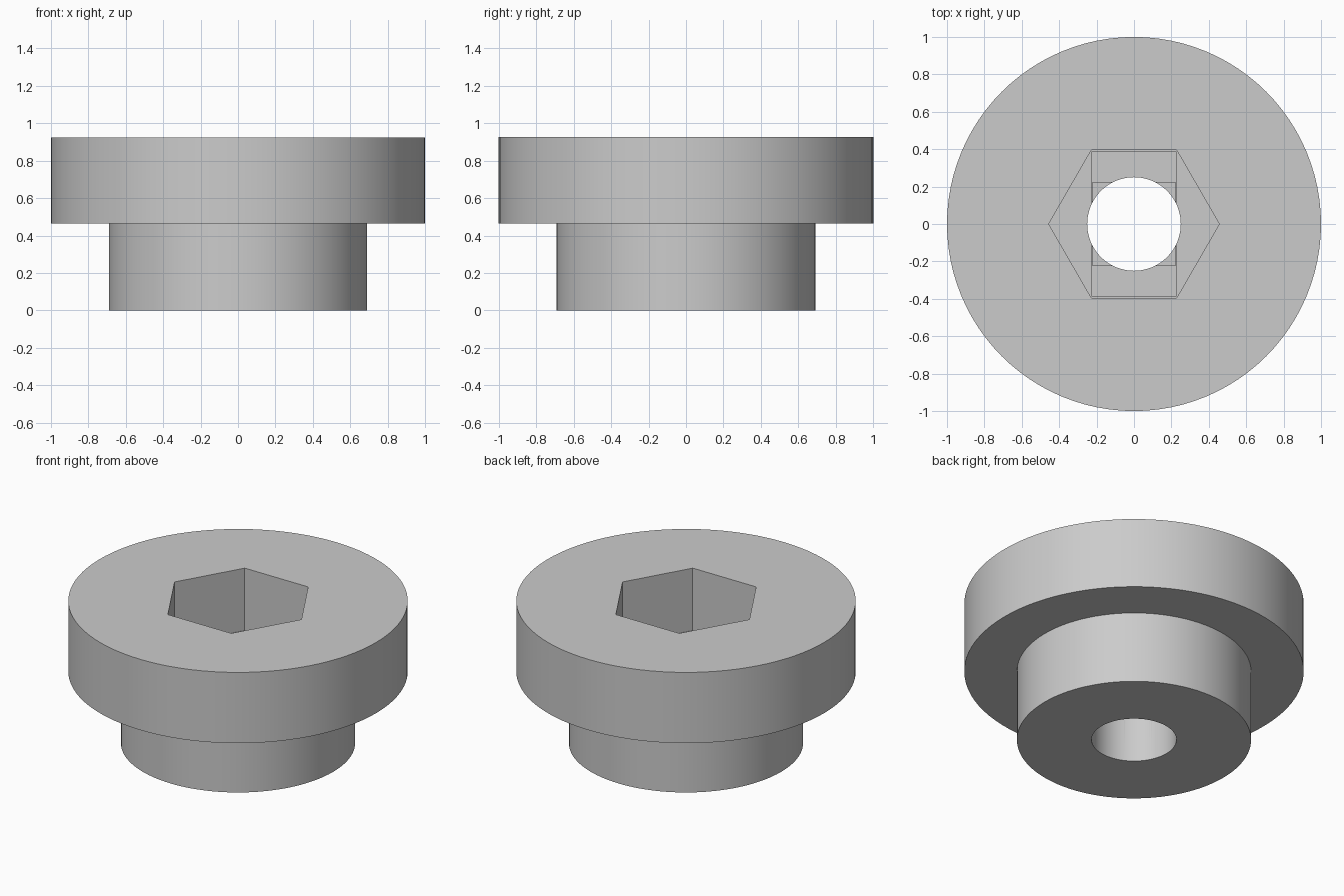
import bpy
import bmesh
from math import cos, sin, pi, radians

cube = bpy.data.objects.get("Cube")
if cube:
    bpy.data.objects.remove(cube, do_unlink=True)

grey = bpy.data.materials.new("plain grey")
grey.use_nodes = True
COLOUR = (0.6, 0.6, 0.6, 1)
grey.diffuse_color = COLOUR
grey.node_tree.nodes["Principled BSDF"].inputs["Base Color"].default_value = COLOUR

SEGMENTS = 96
HEIGHT = 0.925


def new_object(name, bm):
    bmesh.ops.recalc_face_normals(bm, faces=bm.faces[:])
    mesh = bpy.data.meshes.new(name)
    bm.to_mesh(mesh)
    bm.free()
    mesh.materials.append(grey)
    obj = bpy.data.objects.new(name, mesh)
    bpy.context.collection.objects.link(obj)
    return obj


def ring(radius, sides):
    return [(radius * cos(2 * pi * i / sides), radius * sin(2 * pi * i / sides))
            for i in range(sides)]


def rectangle(x, y):
    return [(-x, -y), (x, -y), (x, y), (-x, y)]


def prism(name, outline, bottom, top):
    bm = bmesh.new()
    base = bm.faces.new([bm.verts.new((x, y, bottom)) for x, y in outline])
    new = bmesh.ops.extrude_face_region(bm, geom=[base])["geom"]
    bmesh.ops.translate(bm, vec=(0, 0, top - bottom),
                        verts=[v for v in new if isinstance(v, bmesh.types.BMVert)])
    return new_object(name, bm)


# Stepped body: narrow boss below a wide flange
bm = bmesh.new()
loops = [[bm.verts.new((x, y, z)) for x, y in ring(r, SEGMENTS)]
         for r, z in ((0.69, 0), (0.69, 0.465), (1, 0.465), (1, HEIGHT))]
for low, high in zip(loops, loops[1:]):
    for i in range(SEGMENTS):
        j = (i + 1) % SEGMENTS
        bm.faces.new((low[i], low[j], high[j], high[i]))
bm.faces.new(loops[0])
bm.faces.new(loops[-1])
body = new_object("flanged_bushing", bm)

# Hex pocket, two shallow steps below it, and the through hole
cutters = [
    prism("hex_pocket_cutter", ring(0.456, 6), 0.52, HEIGHT + 0.1),
    prism("slot_step_cutter", rectangle(0.225, 0.388), 0.49, 0.6),
    prism("square_step_cutter", rectangle(0.223, 0.222), 0.46, 0.65),
    prism("through_hole_cutter", ring(0.25, SEGMENTS), -0.1, 0.7),
]
bpy.context.view_layer.objects.active = body
for cutter in cutters:
    cutter.hide_render = True
    cut = body.modifiers.new(cutter.name, 'BOOLEAN')
    cut.operation = 'DIFFERENCE'
    cut.solver = 'EXACT'
    cut.object = cutter
    bpy.ops.object.modifier_apply(modifier=cut.name)
    bpy.data.objects.remove(cutter, do_unlink=True)

# Smooth round walls, crisp edges
bpy.ops.object.select_all(action='DESELECT')
body.select_set(True)
bpy.ops.object.shade_smooth_by_angle(angle=radians(30))
